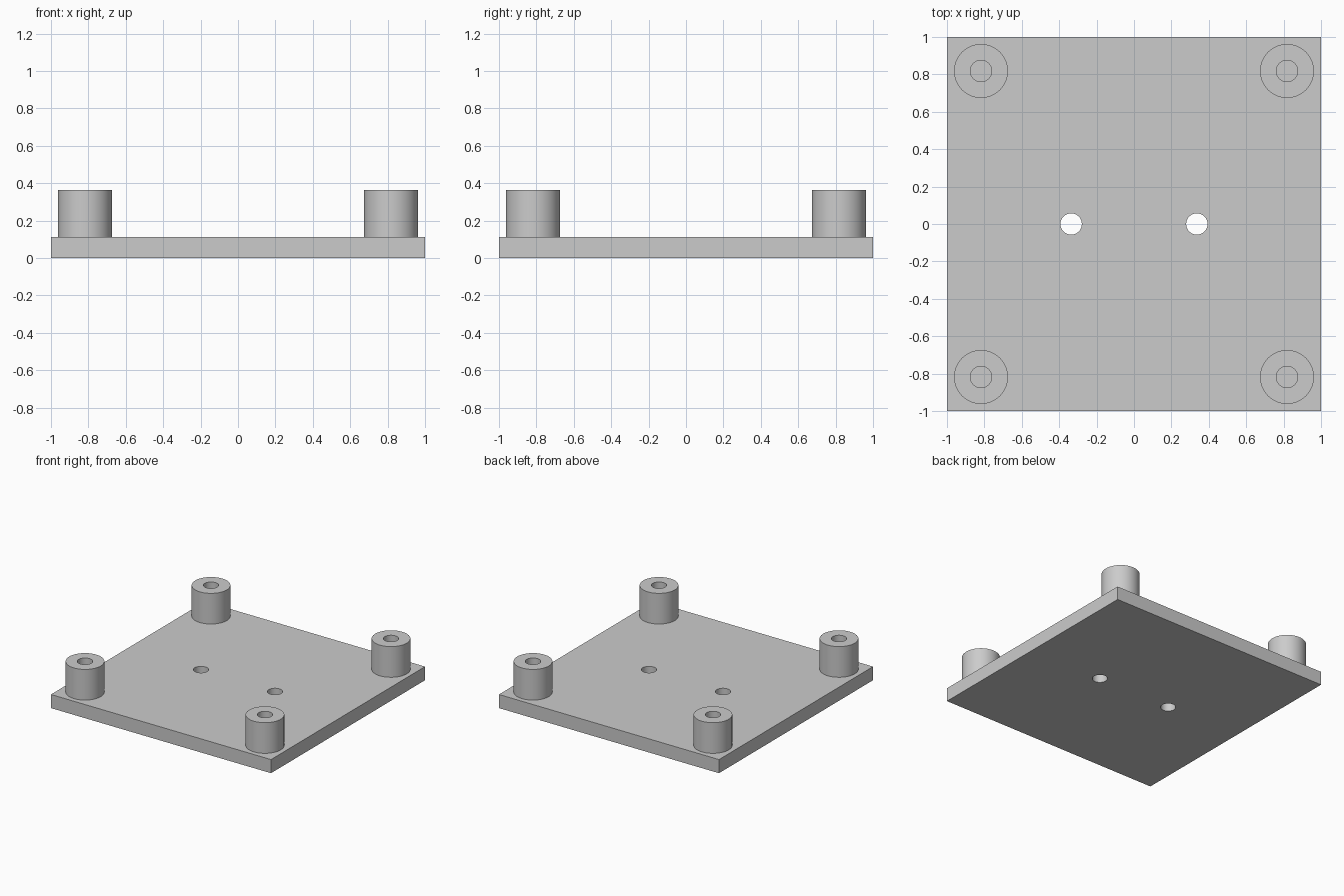
import bpy
import math

if "Cube" in bpy.data.objects:
    bpy.data.objects.remove(bpy.data.objects["Cube"])

PLATE_H, TOP = 0.112, 0.364
BOSS_POS, BOSS_R, HOLE_R = 0.818, 0.144, 0.057
SCREW_X = 0.336

grey = bpy.data.materials.new("plain grey")
grey.diffuse_color = (0.6, 0.6, 0.6, 1)
grey.use_nodes = True
grey.node_tree.nodes["Principled BSDF"].inputs["Base Color"].default_value = grey.diffuse_color


def cylinder(name, x, y, radius, z0, z1):
    bpy.ops.mesh.primitive_cylinder_add(vertices=64, radius=radius, depth=z1 - z0,
                                        location=(x, y, (z0 + z1) / 2))
    ob = bpy.context.object
    ob.name = name
    return ob


def boolean(target, tool, operation):
    """Apply a boolean to the target and discard the tool."""
    mod = target.modifiers.new(operation.lower(), 'BOOLEAN')
    mod.operation, mod.object, mod.solver = operation, tool, 'EXACT'
    bpy.context.view_layer.objects.active = target
    bpy.ops.object.modifier_apply(modifier=mod.name)
    bpy.data.objects.remove(tool)


# Square base plate
bpy.ops.mesh.primitive_cube_add(size=1, location=(0, 0, PLATE_H / 2))
plate = bpy.context.object
plate.name = "mounting_plate"
plate.scale = (2, 2, PLATE_H)
bpy.ops.object.transform_apply(location=True, rotation=False, scale=True)
plate.data.materials.append(grey)

# Corner standoffs, fused to the plate, with blind holes down to its top
for sx in (-1, 1):
    for sy in (-1, 1):
        x, y = sx * BOSS_POS, sy * BOSS_POS
        boolean(plate, cylinder("standoff", x, y, BOSS_R, PLATE_H / 2, TOP), 'UNION')
        boolean(plate, cylinder("standoff_hole", x, y, HOLE_R, PLATE_H, TOP + 0.1),
                'DIFFERENCE')

# Two screw holes through the plate
for sx in (-1, 1):
    boolean(plate, cylinder("screw_hole", sx * SCREW_X, 0, HOLE_R, -0.1, PLATE_H + 0.1),
            'DIFFERENCE')

# Smooth round walls with crisp edges
bpy.ops.object.select_all(action='DESELECT')
plate.select_set(True)
bpy.context.view_layer.objects.active = plate
bpy.ops.object.shade_smooth_by_angle(angle=math.radians(30))
